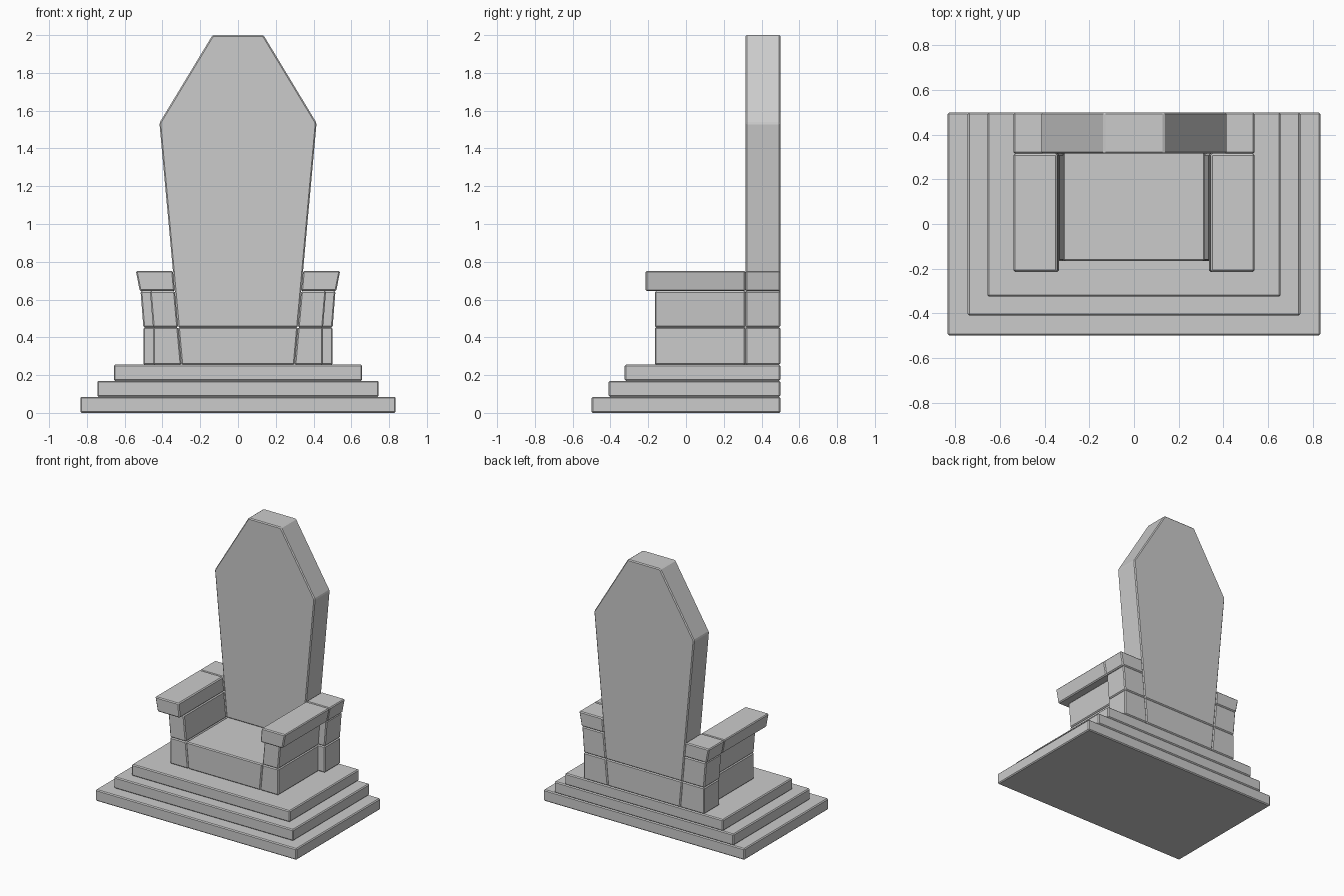
import bpy, bmesh

if "Cube" in bpy.data.objects:
    bpy.data.objects.remove(bpy.data.objects["Cube"])

BEVEL = 0.007
Y_FRONT, Y_SPLIT, Y_BACK = -0.165, 0.315, 0.5


def stone(name, profile, y0, y1):
    """Extrude an x/z profile from y0 to y1 and chamfer its edges."""
    bm = bmesh.new()
    face = bm.faces.new([bm.verts.new((x, y0, z)) for x, z in profile])
    ext = bmesh.ops.extrude_face_region(bm, geom=[face])
    verts = [g for g in ext["geom"] if isinstance(g, bmesh.types.BMVert)]
    bmesh.ops.translate(bm, verts=verts, vec=(0, y1 - y0, 0))
    bmesh.ops.recalc_face_normals(bm, faces=bm.faces)
    mesh = bpy.data.meshes.new(name)
    bm.to_mesh(mesh)
    bm.free()
    obj = bpy.data.objects.new(name, mesh)
    bpy.context.collection.objects.link(obj)
    mod = obj.modifiers.new("chamfer", 'BEVEL')
    mod.width = BEVEL
    mod.segments = 1
    mod.limit_method = 'NONE'
    return obj


def symmetric(half):
    """Complete a right-hand outline (bottom to top) with its mirror image."""
    return half + [(-x, z) for x, z in reversed(half)]


def flare(z):
    """Half width of the backrest at height z; the arms follow this slope."""
    return 0.317 + (z - 0.45) * 0.0903


# stepped plinth
H = 0.085
for i, (hx, y0) in enumerate([(0.835, -0.5), (0.745, -0.41), (0.657, -0.325)]):
    stone(f"step_{i + 1}", symmetric([(hx, i * H), (hx, (i + 1) * H)]), y0, Y_BACK)

# seat and tall backrest
Z0, Z1, Z2, Z3 = 3 * H, 0.453, 0.645, 0.752
stone("seat", symmetric([(flare(Z0), Z0), (flare(Z1), Z1)]), Y_FRONT, Y_BACK)
stone("backrest", symmetric([(flare(Z1), Z1), (0.416, 1.535), (0.135, 2.0)]),
      Y_SPLIT, Y_BACK)

# arms: name, z range, outer x at bottom and top, y range
arm_parts = [
    ("front_arm_base", Z0, Z1, 0.45, 0.45, Y_FRONT, Y_SPLIT),
    ("front_arm_block", Z1, Z2, 0.45, 0.466, Y_FRONT, Y_SPLIT),
    ("front_arm_cap", Z2, Z3, 0.52, 0.541, -0.214, Y_SPLIT),
    ("rear_arm_base", Z0, Z1, 0.501, 0.501, Y_SPLIT, Y_BACK),
    ("rear_arm_block", Z1, Z2, 0.501, 0.516, Y_SPLIT, Y_BACK),
    ("rear_arm_cap", Z2, Z3, 0.52, 0.541, Y_SPLIT, Y_BACK),
]
for name, z0, z1, x0, x1, y0, y1 in arm_parts:
    for side, s in (("right", 1), ("left", -1)):
        outline = [(flare(z0), z0), (x0, z0), (x1, z1), (flare(z1), z1)]
        stone(f"{name}_{side}", [(s * x, z) for x, z in outline], y0, y1)
